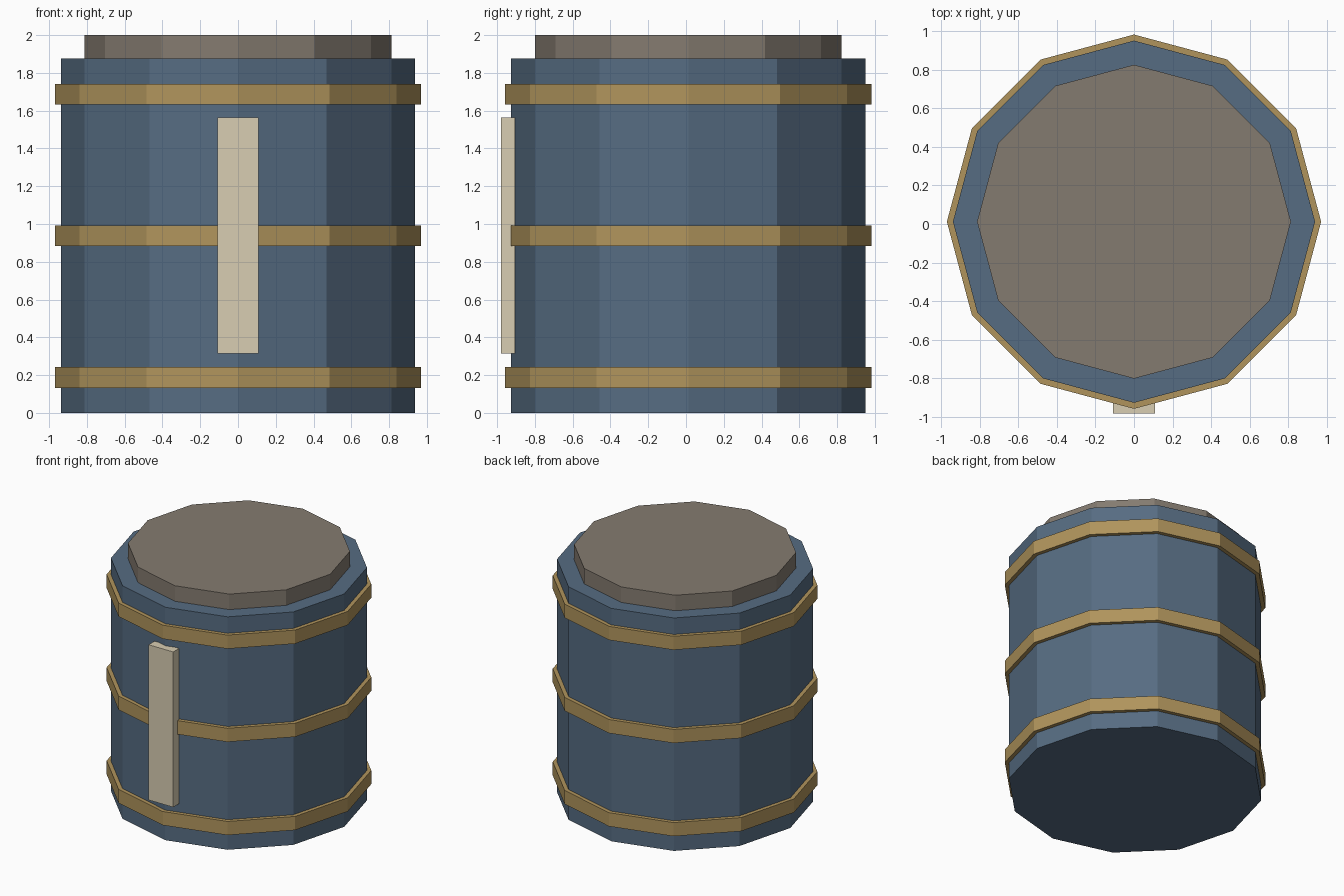
import bpy

if "Cube" in bpy.data.objects:
    bpy.data.objects.remove(bpy.data.objects["Cube"])

CY = 0.012  # the drum sits slightly behind the origin, balancing the front plate


def material(name, rgb):
    """Flat colour given as sRGB 0-255, stored as linear."""
    m = bpy.data.materials.new(name)
    lin = [((c / 255 + 0.055) / 1.055) ** 2.4 for c in rgb]
    m.diffuse_color = (*lin, 1)
    m.use_nodes = True
    m.node_tree.nodes["Principled BSDF"].inputs["Base Color"].default_value = m.diffuse_color
    return m


def finish(name, mat):
    ob = bpy.context.object
    ob.name = name
    ob.data.materials.append(mat)
    return ob


def drum(name, radius, z0, z1, mat):
    """Flat-sided 12-gon cylinder from z0 to z1."""
    bpy.ops.mesh.primitive_cylinder_add(
        vertices=12, radius=radius, depth=z1 - z0, location=(0, CY, (z0 + z1) / 2))
    return finish(name, mat)


blue = material("slate blue", (86, 108, 130))
brass = material("brass", (176, 148, 92))
grey = material("warm grey", (132, 123, 112))
cream = material("cream", (216, 205, 178))

# Barrel body and lid
drum("barrel_body", 0.9375, 0, 1.875, blue)
drum("lid", 0.8125, 1.875, 2.0, grey)

# Three hoops
for name, z in (("lower", 0.1875), ("middle", 0.9375), ("upper", 1.6875)):
    drum(name + "_hoop", 0.969, z - 0.055, z + 0.055, brass)

# Vertical plate on the front
bpy.ops.mesh.primitive_cube_add(size=1, location=(0, -0.943, 0.94))
plate = finish("front_plate", cream)
plate.scale = (0.219, 0.075, 1.25)
bpy.ops.object.transform_apply(location=False, rotation=False, scale=True)
